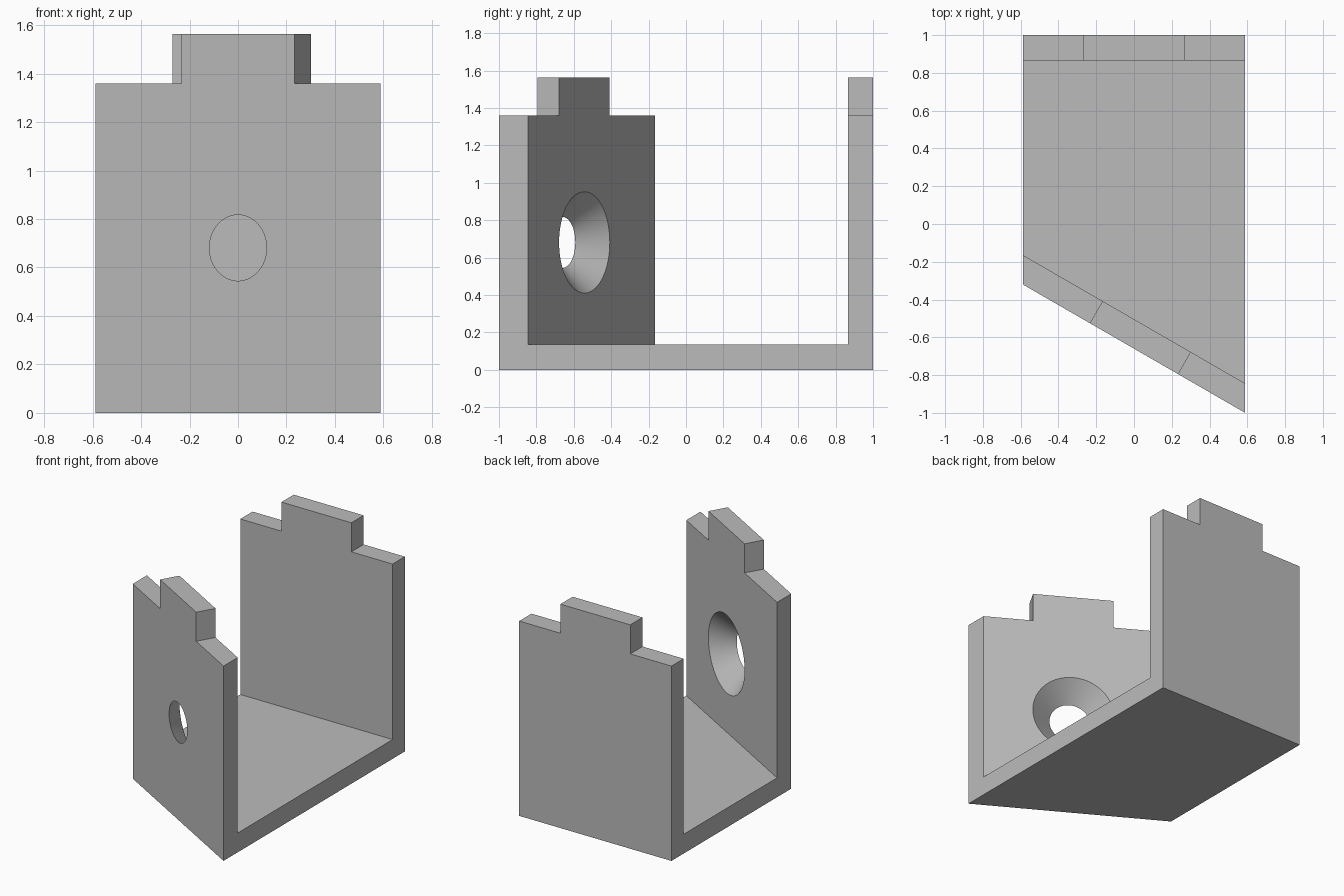
import bpy
import bmesh
from math import radians, tan, cos
from mathutils import Matrix, Vector

if "Cube" in bpy.data.objects:
    bpy.data.objects.remove(bpy.data.objects["Cube"], do_unlink=True)

HALF_W = 0.588            # half width of the bracket
T = 0.135                 # plate thickness
SHOULDER, TOP = 1.36, 1.563
TAB = 0.27                # half width of each tab
SLANT = radians(30)       # angle of the front plate
FRONT_Y = -0.66           # outer front face on the centre line
HOLE_Z, HOLE_R = 0.681, 0.136

grey = bpy.data.materials.new("plain grey")
grey.use_nodes = True
colour = (0.5, 0.5, 0.5, 1)
grey.diffuse_color = colour
grey.node_tree.nodes["Principled BSDF"].inputs["Base Color"].default_value = colour


def add_object(name, bm):
    bmesh.ops.recalc_face_normals(bm, faces=bm.faces)
    mesh = bpy.data.meshes.new(name)
    bm.to_mesh(mesh)
    bm.free()
    mesh.materials.append(grey)
    obj = bpy.data.objects.new(name, mesh)
    bpy.context.collection.objects.link(obj)
    return obj


# U-shaped bracket: side profile extruded across, front points sheared
inner = FRONT_Y + T / cos(SLANT)
profile = [(FRONT_Y, 0), (1, 0), (1, TOP), (1 - T, TOP),
           (1 - T, T), (inner, T), (inner, TOP), (FRONT_Y, TOP)]
bm = bmesh.new()
ends = []
for x in (-HALF_W, HALF_W):
    ends.append([bm.verts.new((x, y - (x * tan(SLANT) if y < 0 else 0), z))
                 for y, z in profile])
    bm.faces.new(ends[-1])
for i in range(len(profile)):
    j = (i + 1) % len(profile)
    bm.faces.new((ends[0][i], ends[0][j], ends[1][j], ends[1][i]))
bracket = add_object("bracket", bm)

# Frames of the two plates: origin on the middle of the plate
turn = Matrix.Rotation(-SLANT, 4, "Z")
front = Matrix.Translation((0, FRONT_Y, 0)) @ turn @ Matrix.Translation((0, T / 2, 0))
back = Matrix.Translation((0, 1 - T / 2, 0))

cutters = []

# Shoulder notches on either side of each tab
for label, frame in (("front", front), ("back", back)):
    for side, sign in (("left", 1), ("right", -1)):
        bm = bmesh.new()
        place = Matrix.Translation((sign * (TAB + 0.5), 0, SHOULDER + 0.5))
        bmesh.ops.create_cube(bm, size=1, matrix=frame @ place @ Matrix.Diagonal((1, 0.5, 1, 1)))
        cutters.append(add_object(f"{label}_{side}_notch_cutter", bm))

# Countersunk hole, widening at 45 degrees towards the inside
bm = bmesh.new()
extra = 0.05
bmesh.ops.create_cone(
    bm, cap_ends=True, segments=96, depth=T + 2 * extra,
    radius1=HOLE_R - extra, radius2=HOLE_R + T + extra,
    matrix=front @ Matrix.Translation((0, 0, HOLE_Z)) @ Matrix.Rotation(radians(-90), 4, "X"))
cutters.append(add_object("countersink_cutter", bm))

for cutter in cutters:
    cutter.hide_render = True
    mod = bracket.modifiers.new(cutter.name, "BOOLEAN")
    mod.operation = "DIFFERENCE"
    mod.solver = "EXACT"
    mod.object = cutter

bpy.ops.object.select_all(action="DESELECT")
bpy.context.view_layer.objects.active = bracket
bracket.select_set(True)
for mod in list(bracket.modifiers):
    bpy.ops.object.modifier_apply(modifier=mod.name)
for cutter in cutters:
    bpy.data.objects.remove(cutter, do_unlink=True)

# Smooth only the countersink
bpy.ops.object.shade_smooth_by_angle(angle=radians(25))
